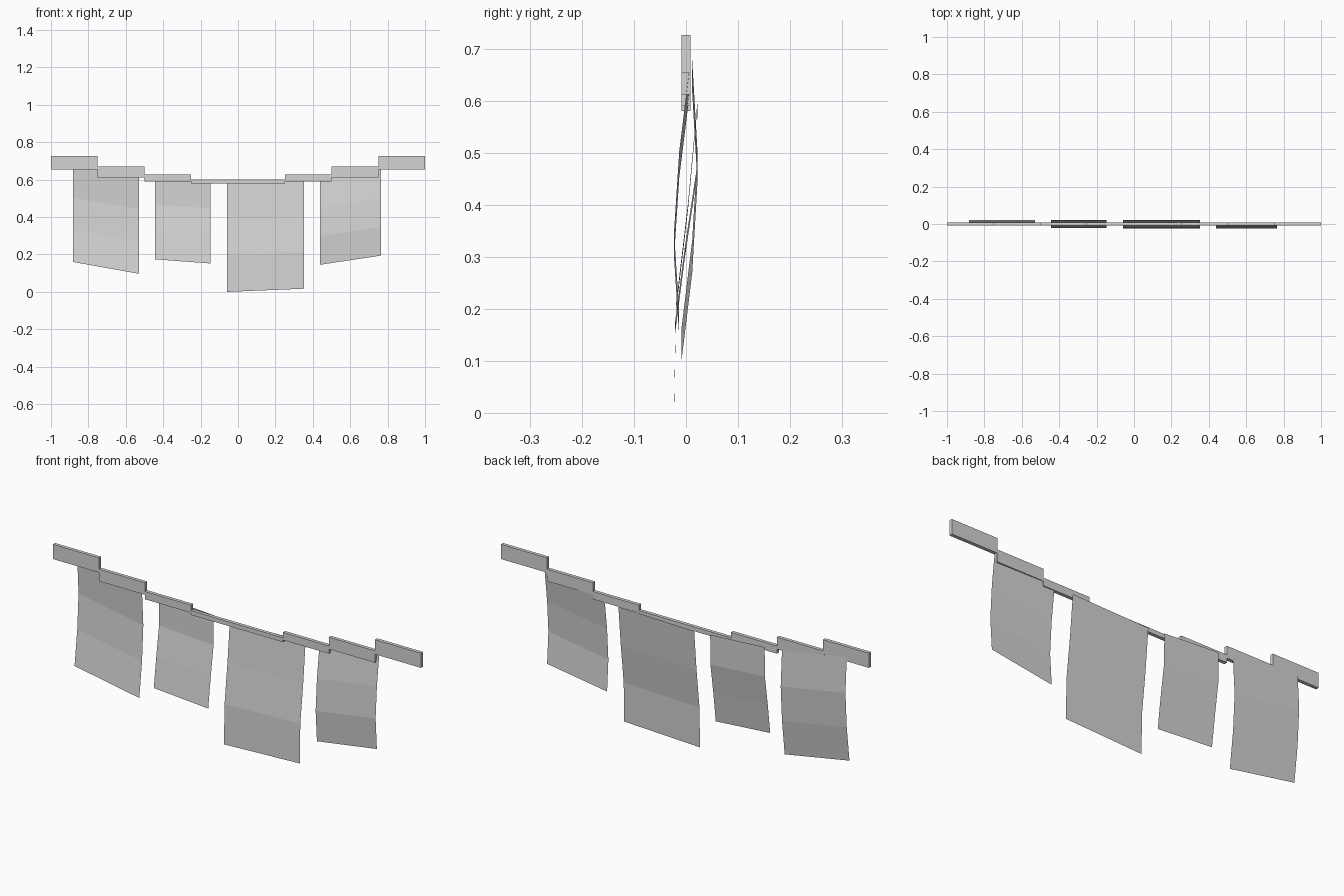
import bpy, bmesh

if "Cube" in bpy.data.objects:
    bpy.data.objects.remove(bpy.data.objects["Cube"])

grey = bpy.data.materials.new("light grey")
grey.diffuse_color = (0.66, 0.66, 0.66, 1)
grey.use_nodes = True
grey.node_tree.nodes["Principled BSDF"].inputs["Base Color"].default_value = grey.diffuse_color


def finish(name, bm):
    mesh = bpy.data.meshes.new(name)
    bm.to_mesh(mesh)
    bm.free()
    mesh.materials.append(grey)
    obj = bpy.data.objects.new(name, mesh)
    bpy.context.collection.objects.link(obj)


def rope_piece(name, x0, x1, z0, z1, depth=0.017):
    bm = bmesh.new()
    bmesh.ops.create_cube(bm, size=1)
    for v in bm.verts:
        v.co.x = x0 if v.co.x < 0 else x1
        v.co.y *= depth
        v.co.z = z0 if v.co.z < 0 else z1
    finish(name, bm)


def cloth(name, x0, x1, top, bottom, ys):
    """Thin hanging sheet: top and bottom are (left, right) heights, ys the sway."""
    bm = bmesh.new()
    rows = []
    for i, y in enumerate(ys):
        t = i / (len(ys) - 1)
        rows.append([bm.verts.new((x, y, a + (b - a) * t))
                     for x, a, b in zip((x0, x1), top, bottom)])
    for (a, b), (c, d) in zip(rows, rows[1:]):
        bm.faces.new((a, c, d, b))
    finish(name, bm)


# Sagging line in stepped pieces, mirrored left to right
steps = [(0.0, 0.580, 0.601), (0.25, 0.590, 0.628),
         (0.50, 0.612, 0.671), (0.75, 0.654, 0.726)]
for i, (x, z0, z1) in enumerate(steps):
    rope_piece(f"line_right_{i}", x, x + 0.25, z0, z1)
    rope_piece(f"line_left_{i}", -x - 0.25, -x, z0, z1)

# Hanging cloths
cloth("cloth_far_left", -0.882, -0.53, (0.677, 0.615), (0.16, 0.097),
      (0.012, 0.022, 0.012, -0.009))
cloth("cloth_left", -0.443, -0.147, (0.612, 0.594), (0.174, 0.152),
      (0.022, 0.020, -0.002, -0.021))
cloth("cloth_middle", -0.06, 0.352, (0.588, 0.598), (0.0, 0.017),
      (0.022, 0.004, -0.019, -0.023))
cloth("cloth_right", 0.438, 0.764, (0.605, 0.657), (0.145, 0.194),
      (0.006, -0.013, -0.023, -0.013))
